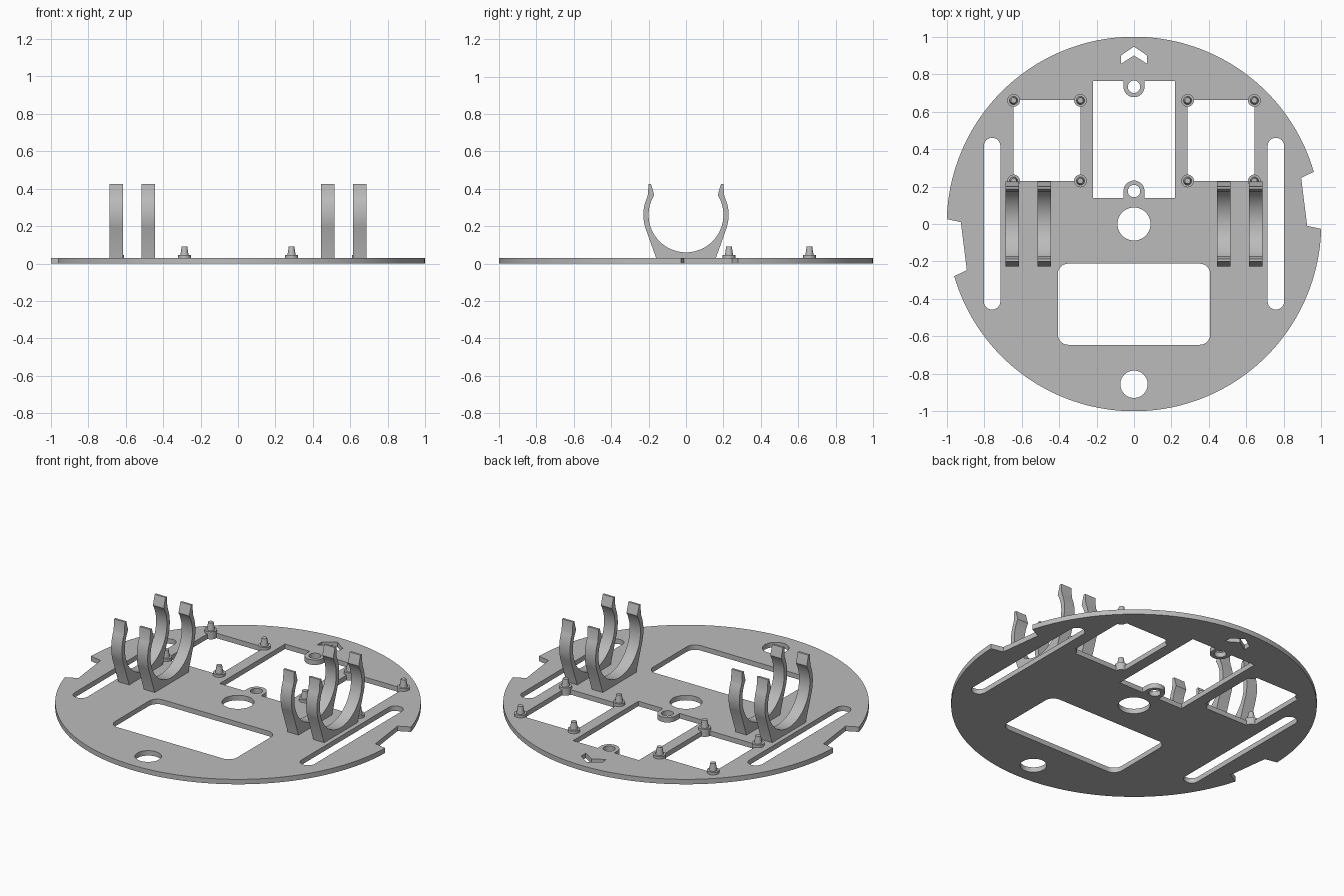
import bpy, bmesh
from math import sin, cos, radians, pi, asin, atan2, degrees
from mathutils import Matrix

if "Cube" in bpy.data.objects:
    bpy.data.objects.remove(bpy.data.objects["Cube"])

grey = bpy.data.materials.new("light grey plastic")
grey.use_nodes = True
grey.diffuse_color = (0.5, 0.5, 0.5, 1)
grey.node_tree.nodes["Principled BSDF"].inputs["Base Color"].default_value = grey.diffuse_color

THICK = 0.03


def arc(cx, cy, r, a0, a1, n):
    """Points on an arc, angles in degrees."""
    angles = [radians(a0 + (a1 - a0) * i / n) for i in range(n + 1)]
    return [(cx + r * cos(a), cy + r * sin(a)) for a in angles]


def circle(cx, cy, r, n=40):
    return arc(cx, cy, r, 0, 360, n)[:-1]


def rounded(x0, x1, y0, y1, r):
    corners = [(x1 - r, y1 - r), (x0 + r, y1 - r), (x0 + r, y0 + r), (x1 - r, y0 + r)]
    return [p for i, (x, y) in enumerate(corners) for p in arc(x, y, r, 90 * i, 90 * i + 90, 8)]


def rect(x0, x1, y0, y1):
    return [(x0, y0), (x1, y0), (x1, y1), (x0, y1)]


def finish(name, bm):
    bmesh.ops.remove_doubles(bm, verts=bm.verts, dist=0.0001)
    bmesh.ops.recalc_face_normals(bm, faces=bm.faces)
    mesh = bpy.data.meshes.new(name)
    bm.to_mesh(mesh)
    bm.free()
    mesh.materials.clear()
    mesh.materials.append(grey)
    obj = bpy.data.objects.new(name, mesh)
    bpy.context.collection.objects.link(obj)
    bpy.ops.object.select_all(action='DESELECT')
    obj.select_set(True)
    bpy.context.view_layer.objects.active = obj
    bpy.ops.object.shade_smooth_by_angle(angle=radians(30))
    return obj


# Round plate outline: one half with its side notch, then the half turned by 180 degrees
notch = [(0.925, -0.01), (0.893, 0.246)]
half = notch + arc(0, 0, 1, 16.2, 178.5, 80)
outline = half + [(-x, -y) for x, y in half]

# Central window with two screw tabs reaching into it
tab_low, tab_high, tab_r = 0.176, 0.733, 0.056
centre_window = ([(-0.22, 0.14), (-tab_r, 0.14)] + arc(0, tab_low, tab_r, 180, 0, 16)
                 + [(tab_r, 0.14), (0.22, 0.14), (0.22, 0.763), (tab_r, 0.763)]
                 + arc(0, tab_high, tab_r, 0, -180, 16) + [(-tab_r, 0.763), (-0.22, 0.763)])
arrow = [(0, 0.947), (-0.07, 0.9), (-0.07, 0.856), (0, 0.9), (0.07, 0.856), (0.07, 0.9)]

loops = [outline, centre_window, arrow,
         circle(0, tab_low, 0.033), circle(0, tab_high, 0.033),
         circle(0, 0, 0.088), circle(0, -0.856, 0.073),
         rounded(-0.407, 0.407, -0.645, -0.212, 0.055)]
for s in (-1, 1):
    slot_x = sorted((s * 0.714, s * 0.802))
    window_x = sorted((s * 0.287, s * 0.643))
    loops.append(rounded(*slot_x, -0.457, 0.46, 0.043))
    loops.append(rect(*window_x, 0.23, 0.663))

# Fill the loops as a flat curve and give it thickness
curve = bpy.data.curves.new("plate_profile", 'CURVE')
curve.dimensions = '2D'
curve.fill_mode = 'BOTH'
curve.extrude = THICK / 2
for pts in loops:
    spline = curve.splines.new('POLY')
    spline.points.add(len(pts) - 1)
    for point, (x, y) in zip(spline.points, pts):
        point.co = (x, y, 0, 1)
    spline.use_cyclic_u = True
helper = bpy.data.objects.new("plate_profile", curve)
bpy.context.collection.objects.link(helper)
deps = bpy.context.evaluated_depsgraph_get()
filled = bpy.data.meshes.new_from_object(helper.evaluated_get(deps))
bm = bmesh.new()
bm.from_mesh(filled)
bmesh.ops.translate(bm, verts=bm.verts, vec=(0, 0, THICK / 2))
bpy.data.objects.remove(helper)
bpy.data.meshes.remove(filled)
finish("base_plate", bm)

# Spring clips: open ring on a flared foot, with lips at the top
cz, r_in, r_out = 0.26, 0.2, 0.228
lip = degrees(asin(0.53))
outer = [(0.16, 0.015), (0.16, THICK)] + arc(0, cz, r_out, -17, 26, 12) + [(0.2, 0.425)]
inner = [(0.187, 0.425)] + arc(0, cz, r_in, lip, -90, 28)
right_side = outer + inner
profile = right_side + [(-y, z) for y, z in reversed(right_side[:-1])]


def clip(name, x0, x1):
    bm = bmesh.new()
    face = bm.faces.new([bm.verts.new((x0, y, z)) for y, z in profile])
    ext = bmesh.ops.extrude_face_region(bm, geom=[face], use_keep_orig=True)
    moved = [v for v in ext["geom"] if isinstance(v, bmesh.types.BMVert)]
    bmesh.ops.translate(bm, verts=moved, vec=(x1 - x0, 0, 0))
    finish(name, bm)


for side, s in (("left", 1), ("right", -1)):
    clip(side + "_inner_clip", s * 0.444, s * 0.516)
    clip(side + "_outer_clip", s * 0.615, s * 0.687)


# Locating pegs: round boss with a tapered pin on each window corner
def peg(name, x, y):
    bm = bmesh.new()
    for r0, r1, z0, z1 in ((0.034, 0.034, 0, 0.046), (0.022, 0.015, 0.046, 0.09)):
        bmesh.ops.create_cone(bm, cap_ends=True, segments=24, radius1=r0, radius2=r1,
                              depth=z1 - z0, matrix=Matrix.Translation((x, y, (z0 + z1) / 2)))
    finish(name, bm)


for side, s in (("left", 1), ("right", -1)):
    for place, x in (("inner", 0.286), ("outer", 0.643)):
        for end, y in (("front", 0.23), ("back", 0.66)):
            peg(f"{side}_{place}_{end}_peg", s * x, y)
